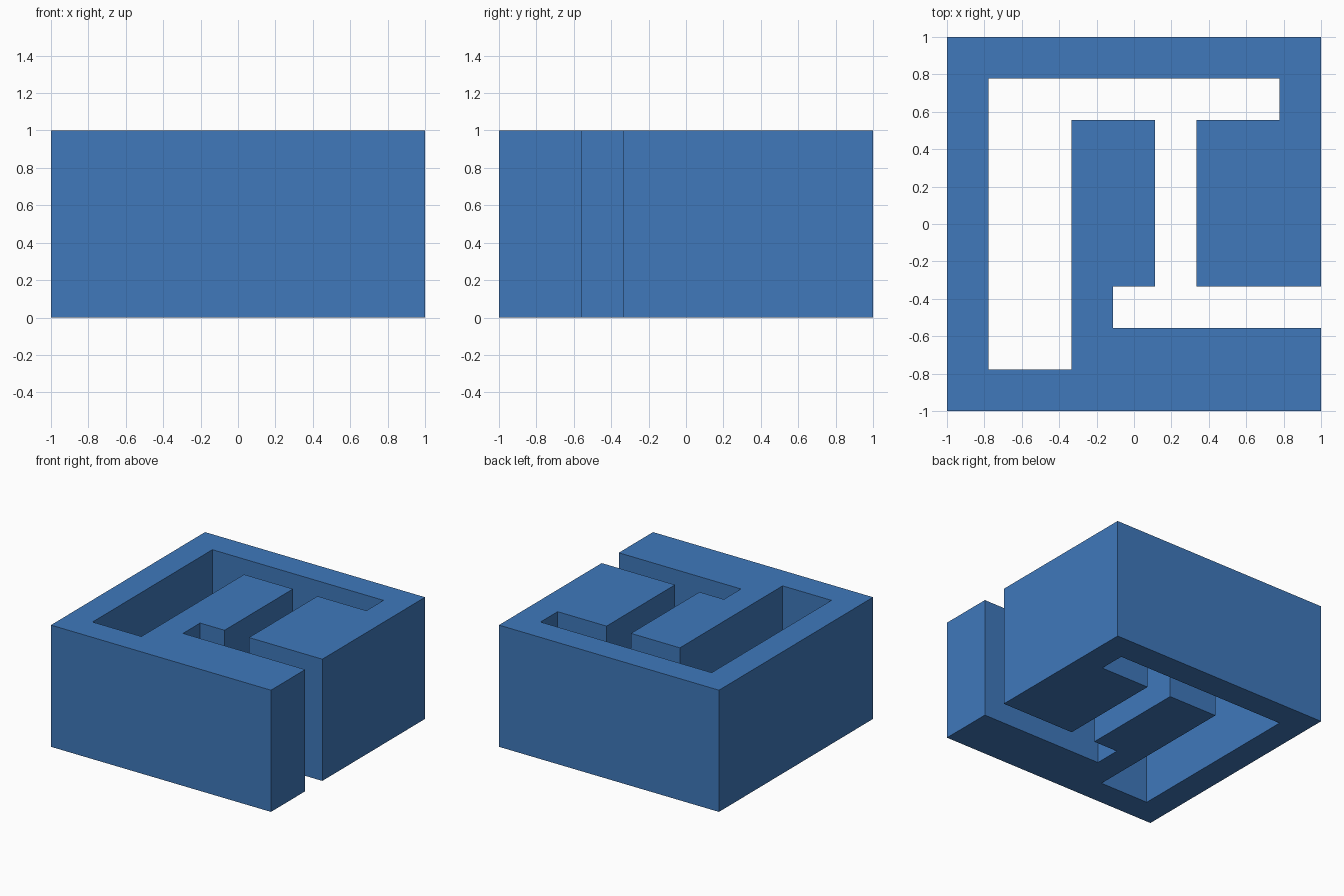
import bpy
import bmesh

if "Cube" in bpy.data.objects:
    bpy.data.objects.remove(bpy.data.objects["Cube"])

CELL = 2 / 9      # the plan sits on a 9 x 9 grid
HEIGHT = 1.0

# Plan outline in grid cells, counter-clockwise, following the winding channel
outline = [
    (0, 0), (9, 0), (9, 2), (4, 2), (4, 3), (5, 3), (5, 7), (3, 7), (3, 1),
    (1, 1), (1, 8), (8, 8), (8, 7), (6, 7), (6, 3), (9, 3), (9, 9), (0, 9),
]

# Extrude the outline straight up from the ground
bm = bmesh.new()
base = bm.faces.new([bm.verts.new((x * CELL - 1, y * CELL - 1, 0)) for x, y in outline])
top = bmesh.ops.extrude_face_region(bm, geom=[base], use_keep_orig=True)
bmesh.ops.translate(bm, vec=(0, 0, HEIGHT),
                    verts=[v for v in top["geom"] if isinstance(v, bmesh.types.BMVert)])
bmesh.ops.recalc_face_normals(bm, faces=bm.faces)

mesh = bpy.data.meshes.new("channelled_block")
bm.to_mesh(mesh)
bm.free()
block = bpy.data.objects.new("channelled_block", mesh)
bpy.context.collection.objects.link(block)

# Plain blue surface
blue = bpy.data.materials.new("blue")
blue.diffuse_color = (0.05, 0.19, 0.50, 1)
blue.use_nodes = True
blue.node_tree.nodes["Principled BSDF"].inputs["Base Color"].default_value = blue.diffuse_color
mesh.materials.append(blue)
